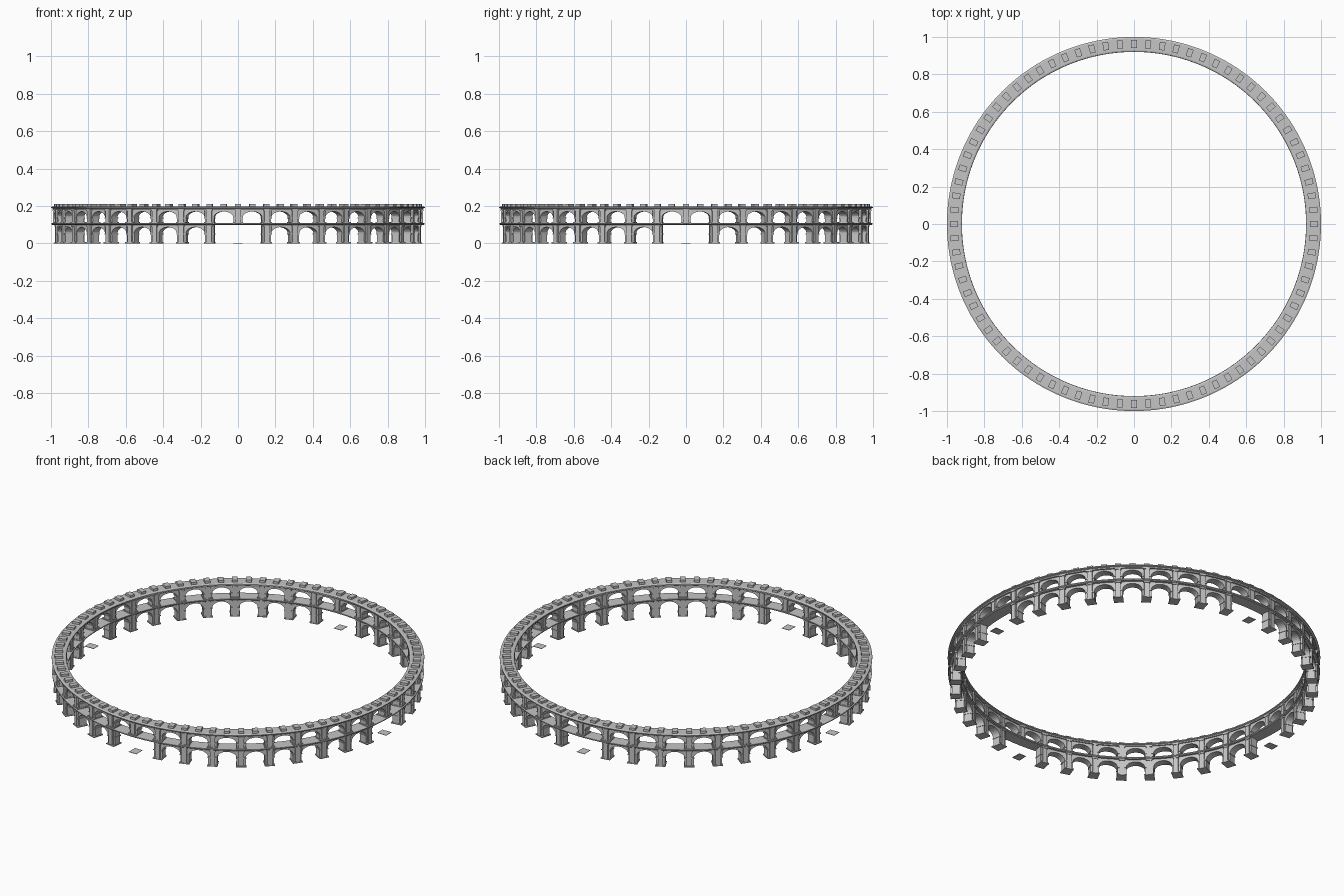
import bpy, bmesh
from math import radians, sin, cos, sqrt

cube = bpy.data.objects.get("Cube")
if cube:
    bpy.data.objects.remove(cube)

BAYS = 40
STEP = 360 / BAYS
GATES = (0, 10, 20, 30)          # pier slots left open on the ground floor
HALF_PIER = 1.45                 # half pier width in degrees

stone = bpy.data.materials.new("grey_stone")
stone.use_nodes = True
stone.diffuse_color = (0.56, 0.56, 0.56, 1)
stone.node_tree.nodes["Principled BSDF"].inputs["Base Color"].default_value = (0.56, 0.56, 0.56, 1)


def polar(r, deg, z):
    a = radians(deg)
    return (r * sin(a), -r * cos(a), z)


def finish(name, bm):
    bmesh.ops.remove_doubles(bm, verts=bm.verts, dist=0.00001)
    bmesh.ops.recalc_face_normals(bm, faces=bm.faces)
    mesh = bpy.data.meshes.new(name)
    bm.to_mesh(mesh)
    bm.free()
    mesh.materials.append(stone)
    obj = bpy.data.objects.new(name, mesh)
    bpy.context.collection.objects.link(obj)
    return obj


def ring(name, profile, segments=160):
    """Sweep a closed (radius, height) profile round the whole circle."""
    bm = bmesh.new()
    loops = [[bm.verts.new(polar(r, 360 * i / segments, z)) for r, z in profile]
             for i in range(segments)]
    n = len(profile)
    for i in range(segments):
        a, b = loops[i], loops[(i + 1) % segments]
        for j in range(n):
            k = (j + 1) % n
            bm.faces.new((a[j], b[j], b[k], a[k]))
    obj = finish(name, bm)
    bpy.ops.object.select_all(action='DESELECT')
    obj.select_set(True)
    bpy.context.view_layer.objects.active = obj
    bpy.ops.object.shade_smooth_by_angle(angle=radians(20))
    return obj


def arc_solid(bm, outline, r0, r1, top):
    """Curved wall whose lower edge follows (degrees, height) points."""
    cols = []
    for deg, z in outline:
        cols.append([bm.verts.new(polar(r, deg, h))
                     for r, h in ((r0, z), (r1, z), (r1, top), (r0, top))])
    for a, b in zip(cols, cols[1:]):
        for j in range(4):
            k = (j + 1) % 4
            bm.faces.new((a[j], b[j], b[k], a[k]))
    bm.faces.new(cols[0])
    bm.faces.new(cols[-1][::-1])


def block(bm, deg, half, r0, r1, z0, z1):
    arc_solid(bm, [(deg - half, z0), (deg + half, z0)], r0, r1, z1)


def arch(bm, deg, spring, crown, r0, r1, top):
    """Wall over one opening with a rounded lower edge."""
    half = STEP / 2 - HALF_PIER
    pts = []
    for i in range(13):
        t = -cos(radians(180 * i / 12))
        pts.append((deg + half * t, spring + (crown - spring) * sqrt(max(0, 1 - t * t))))
    arc_solid(bm, pts, r0, r1, top)


def storey(prefix, base, spring, crown, top, gates):
    piers, pilasters, mouldings, arches, bands = (bmesh.new() for _ in range(5))
    for i in range(BAYS):
        deg = i * STEP
        if i not in gates:
            block(piers, deg, HALF_PIER, 0.935, 0.978, base, top)
            # projecting strips on both faces, with foot and capital
            for r0, r1 in ((0.978, 0.988), (0.928, 0.935)):
                block(pilasters, deg, 0.8, r0, r1, base, top)
            block(mouldings, deg, HALF_PIER + 0.15, 0.927, 0.99, base, base + 0.006)
            block(mouldings, deg, 1.0, 0.925, 0.992, top - 0.01, top)
            block(mouldings, deg, HALF_PIER + 0.15, 0.931, 0.983, spring - 0.005, spring)
        if i not in gates and (i + 1) % BAYS not in gates:
            mid = deg + STEP / 2
            arch(arches, mid, spring, crown, 0.935, 0.978, top)
            # raised arch band standing slightly proud of the wall
            arch(bands, mid, spring, crown, 0.978, 0.981, crown + 0.006)
    for part, bm in (("piers", piers), ("pilasters", pilasters), ("mouldings", mouldings),
                     ("arches", arches), ("arch_bands", bands)):
        finish(prefix + "_" + part, bm)


storey("lower", 0.0, 0.052, 0.087, 0.1, GATES)
storey("upper", 0.108, 0.138, 0.17, 0.182, ())

# Floor between the storeys
ring("middle_floor", [(0.924, 0.099), (0.993, 0.099), (0.998, 0.103), (0.998, 0.108),
                      (0.92, 0.108), (0.92, 0.103)])

# Stepped cornice under the roof walk
ring("cornice", [(0.928, 0.18), (0.988, 0.18), (0.99, 0.186), (1.0, 0.189), (1.0, 0.194),
                 (0.992, 0.197), (0.929, 0.197), (0.921, 0.194), (0.921, 0.189), (0.926, 0.186)])

# Low blocks along the roof walk
bm = bmesh.new()
for i in range(BAYS * 2):
    block(bm, i * STEP / 2, 0.9, 0.941, 0.984, 0.196, 0.21)
finish("roof_blocks", bm)

# Threshold slabs in the four gateways
bm = bmesh.new()
for i in GATES:
    block(bm, i * STEP, HALF_PIER, 0.93, 0.988, 0.0, 0.002)
finish("gate_thresholds", bm)
